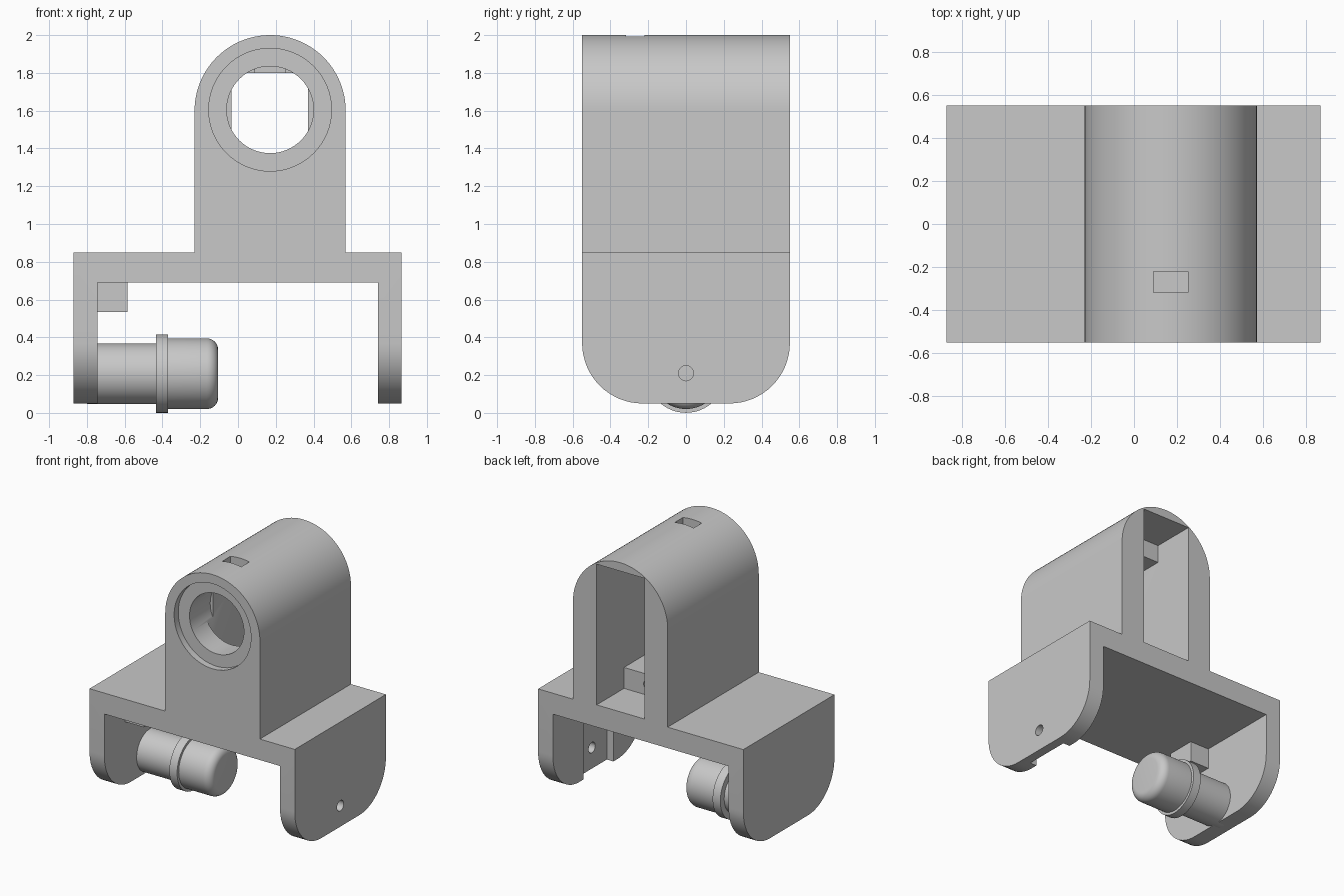
import bpy, bmesh
from math import sin, cos, pi, radians
from mathutils import Vector

cube = bpy.data.objects.get("Cube")
if cube:
    bpy.data.objects.remove(cube, do_unlink=True)

grey = bpy.data.materials.new("plain_grey")
grey.use_nodes = True
grey.diffuse_color = (0.58, 0.58, 0.58, 1)
grey.node_tree.nodes["Principled BSDF"].inputs["Base Color"].default_value = (0.58, 0.58, 0.58, 1)


def arc(cx, cy, r, start, end, steps):
    angles = [radians(start + (end - start) * i / steps) for i in range(steps + 1)]
    return [(cx + r * cos(a), cy + r * sin(a)) for a in angles]


def finish(name, bm):
    bmesh.ops.recalc_face_normals(bm, faces=bm.faces)
    mesh = bpy.data.meshes.new(name)
    bm.to_mesh(mesh)
    bm.free()
    mesh.materials.append(grey)
    obj = bpy.data.objects.new(name, mesh)
    bpy.context.collection.objects.link(obj)
    return obj


def prism(name, points, axis, lo, hi):
    """Extrude a 2D outline along x (points are y, z) or y (points are x, z)."""
    bm = bmesh.new()
    place = (lambda p: (lo, p[0], p[1])) if axis == "x" else (lambda p: (p[0], lo, p[1]))
    face = bm.faces.new([bm.verts.new(place(p)) for p in points])
    out = bmesh.ops.extrude_face_region(bm, geom=[face])
    move = Vector((hi - lo, 0, 0)) if axis == "x" else Vector((0, hi - lo, 0))
    bmesh.ops.translate(bm, vec=move, verts=[g for g in out["geom"] if isinstance(g, bmesh.types.BMVert)])
    return finish(name, bm)


def box(name, x, y, z):
    return prism(name, [(x[0], z[0]), (x[1], z[0]), (x[1], z[1]), (x[0], z[1])], "y", *y)


def rod(name, centre, r, axis, lo, hi, sides=64):
    return prism(name, arc(*centre, r, 0, 360, sides)[:-1], axis, lo, hi)


def cut(obj, cutter):
    cutter.hide_render = True
    mod = obj.modifiers.new("cut", "BOOLEAN")
    mod.operation = "DIFFERENCE"
    mod.solver = "EXACT"
    mod.object = cutter
    bpy.context.view_layer.objects.active = obj
    bpy.ops.object.modifier_apply(modifier=mod.name)
    bpy.data.objects.remove(cutter, do_unlink=True)


def smooth(obj):
    bpy.ops.object.select_all(action="DESELECT")
    obj.select_set(True)
    bpy.context.view_layer.objects.active = obj
    bpy.ops.object.shade_smooth_by_angle(angle=radians(30))


# Forked base and arched tower in one outline
TX, TZ = 0.17, 1.6
outline = [(-0.87, 0.05), (-0.745, 0.05), (-0.745, 0.69), (0.74, 0.69), (0.74, 0.05),
           (0.865, 0.05), (0.865, 0.85), (0.57, 0.85)]
outline += arc(TX, TZ, 0.4, 0, 180, 48) + [(-0.23, 0.85), (-0.87, 0.85)]
bracket = prism("bracket", outline, "y", -0.55, 0.55)

# Rounded lower corners of both fork arms
for side in (-1, 1):
    corner = arc(0.23, 0.37, 0.32, -90, 0, 16) + [(0.7, 0.37), (0.7, -0.1), (0.23, -0.1)]
    cut(bracket, prism("corner_cutter", [(side * y, z) for y, z in corner], "x", -1, 1))

# Tower cavity: tall rear slot, stepped chamber, front bore with counterbore
SLOT = (-0.035, 0.37)
cut(bracket, box("slot_cutter", SLOT, (0.22, 0.7), (0.86, 1.935)))
cut(bracket, box("chamber_cutter", SLOT, (-0.32, 0.3), (1.02, 1.8)))
cut(bracket, rod("bore_cutter", (TX, TZ + 0.005), 0.23, "y", -0.7, -0.25))
cut(bracket, rod("counterbore_cutter", (TX, TZ + 0.005), 0.325, "y", -0.7, -0.5))
cut(bracket, box("top_window_cutter", (0.09, 0.25), (-0.318, -0.22), (1.7, 2.1)))
cut(bracket, rod("step_hole_cutter", (TX, 0.94), 0.035, "y", 0.0, 0.3, 24))

# Inner groove and pivot hole in the left arm
cut(bracket, box("groove_cutter", (0.6, 0.795), (-0.18, 0.18), (-0.1, 0.6)))
cut(bracket, rod("pivot_hole_cutter", (0, 0.21), 0.04, "x", 0.7, 1.0, 32))
smooth(bracket)

# Stop block under the plate beside the right arm
box("stop_block", (-0.76, -0.585), (-0.3, -0.08), (0.535, 0.7))

# Turned knob: shaft, collar and rounded cap
profile = [(-0.8, 0), (-0.8, 0.16), (-0.435, 0.16), (-0.435, 0.207), (-0.37, 0.207), (-0.37, 0.187)]
profile += arc(-0.165, 0.127, 0.06, 90, 0, 8) + [(-0.105, 0)]
bm = bmesh.new()
verts = [bm.verts.new((x, 0, r)) for x, r in profile]
edges = [bm.edges.new(pair) for pair in zip(verts, verts[1:])]
bmesh.ops.spin(bm, geom=verts + edges, cent=(0, 0, 0), axis=(1, 0, 0), angle=2 * pi, steps=64)
bmesh.ops.remove_doubles(bm, verts=bm.verts, dist=0.0001)
bmesh.ops.translate(bm, vec=(0, 0, 0.2075), verts=bm.verts)
knob = finish("knob", bm)
smooth(knob)
